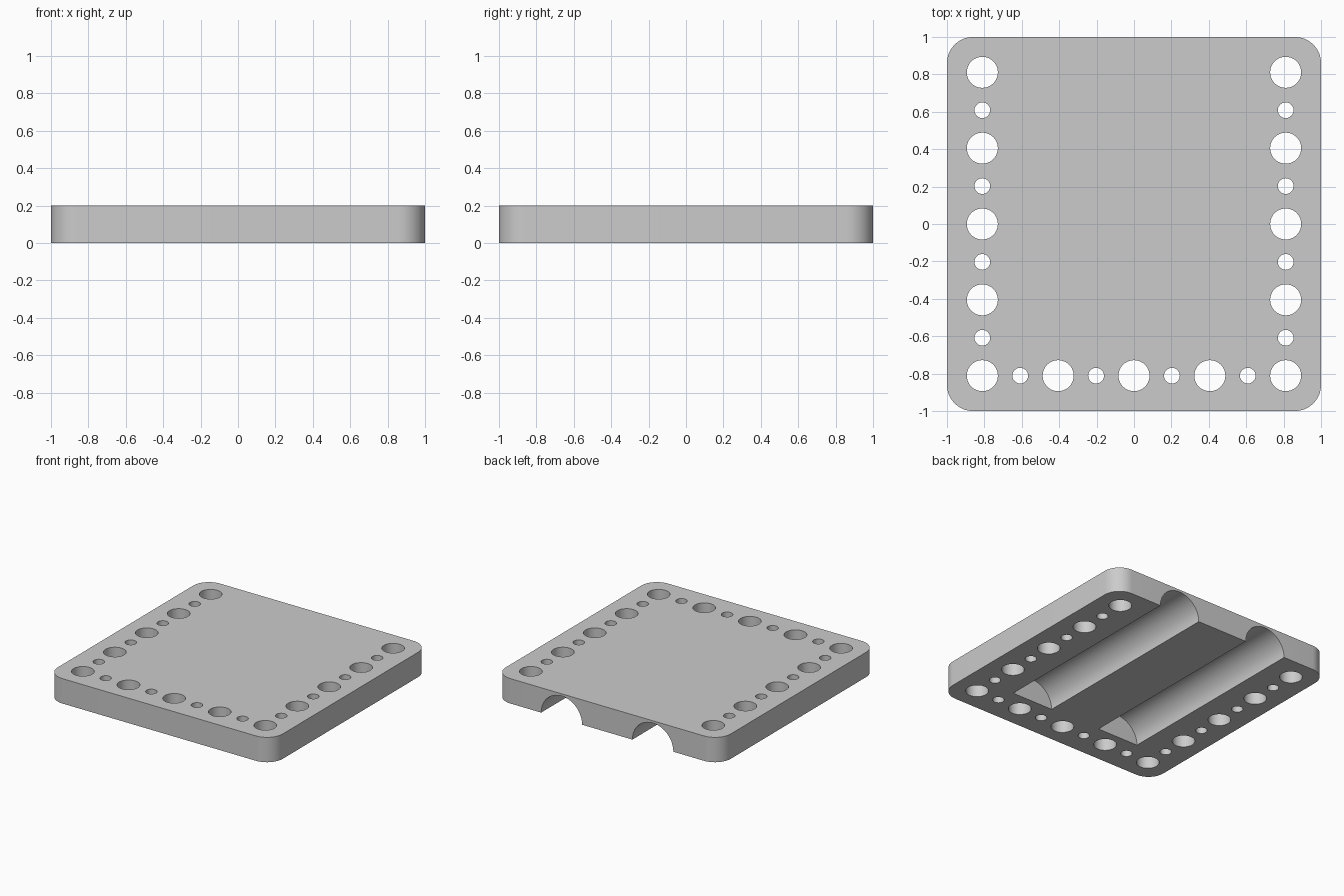
import bpy, bmesh, math
from mathutils import Matrix, Vector

HEIGHT = 0.2
PITCH = 0.4055            # spacing of the large holes
CORNER_R = 0.14
LARGE_R, SMALL_R = 0.083, 0.042
GROOVE_R, GROOVE_END = 0.182, -0.667

cube = bpy.data.objects.get("Cube")
if cube:
    bpy.data.objects.remove(cube, do_unlink=True)

grey = bpy.data.materials.new("light grey")
grey.use_nodes = True
colour = (0.6, 0.6, 0.6, 1)
grey.diffuse_color = colour
grey.node_tree.nodes["Principled BSDF"].inputs["Base Color"].default_value = colour


def make_object(name, bm):
    mesh = bpy.data.meshes.new(name)
    bmesh.ops.recalc_face_normals(bm, faces=bm.faces)
    bm.to_mesh(mesh)
    bm.free()
    mesh.materials.append(grey)
    obj = bpy.data.objects.new(name, mesh)
    bpy.context.collection.objects.link(obj)
    return obj


def add_cylinder(bm, radius, depth, matrix, segments):
    bmesh.ops.create_cone(bm, cap_ends=True, segments=segments, radius1=radius,
                          radius2=radius, depth=depth, matrix=matrix)


# Slab with rounded vertical corners
bm = bmesh.new()
bmesh.ops.create_cube(bm, size=1, matrix=Matrix.Translation((0, 0, HEIGHT / 2))
                      @ Matrix.Diagonal((2, 2, HEIGHT, 1)))
uprights = [e for e in bm.edges
            if abs(e.verts[0].co.z - e.verts[1].co.z) > HEIGHT / 2]
bmesh.ops.bevel(bm, geom=uprights, offset=CORNER_R, offset_type='OFFSET',
                segments=12, profile=0.5, affect='EDGES')
plate = make_object("base_plate", bm)

# Alternating large and small through holes along both sides and the front
spots = set()
for step in range(-4, 5):
    spots |= {(-4, step), (4, step), (step, -4)}
bm = bmesh.new()
for i, j in sorted(spots):
    radius = SMALL_R if (i + j) % 2 else LARGE_R
    place = Matrix.Translation((i * PITCH / 2, j * PITCH / 2, HEIGHT / 2))
    add_cylinder(bm, radius, HEIGHT * 2, place, 40)
hole_cutter = make_object("hole_cutter", bm)

# Two half-round grooves underneath, open at the back
bm = bmesh.new()
back = 1.2
for side in (-1, 1):
    place = (Matrix.Translation((side * PITCH, (GROOVE_END + back) / 2, 0))
             @ Matrix.Rotation(math.pi / 2, 4, 'X'))
    add_cylinder(bm, GROOVE_R, back - GROOVE_END, place, 64)
groove_cutter = make_object("groove_cutter", bm)

# Cut the slab and drop the cutters
bpy.context.view_layer.objects.active = plate
for obj in bpy.context.selected_objects:
    obj.select_set(False)
plate.select_set(True)
for cutter in (hole_cutter, groove_cutter):
    cutter.hide_render = True
    mod = plate.modifiers.new(cutter.name, 'BOOLEAN')
    mod.operation = 'DIFFERENCE'
    mod.solver = 'EXACT'
    mod.object = cutter
    bpy.ops.object.modifier_apply(modifier=mod.name)
    bpy.data.objects.remove(cutter, do_unlink=True)

bpy.ops.object.shade_smooth_by_angle(angle=math.radians(30))
